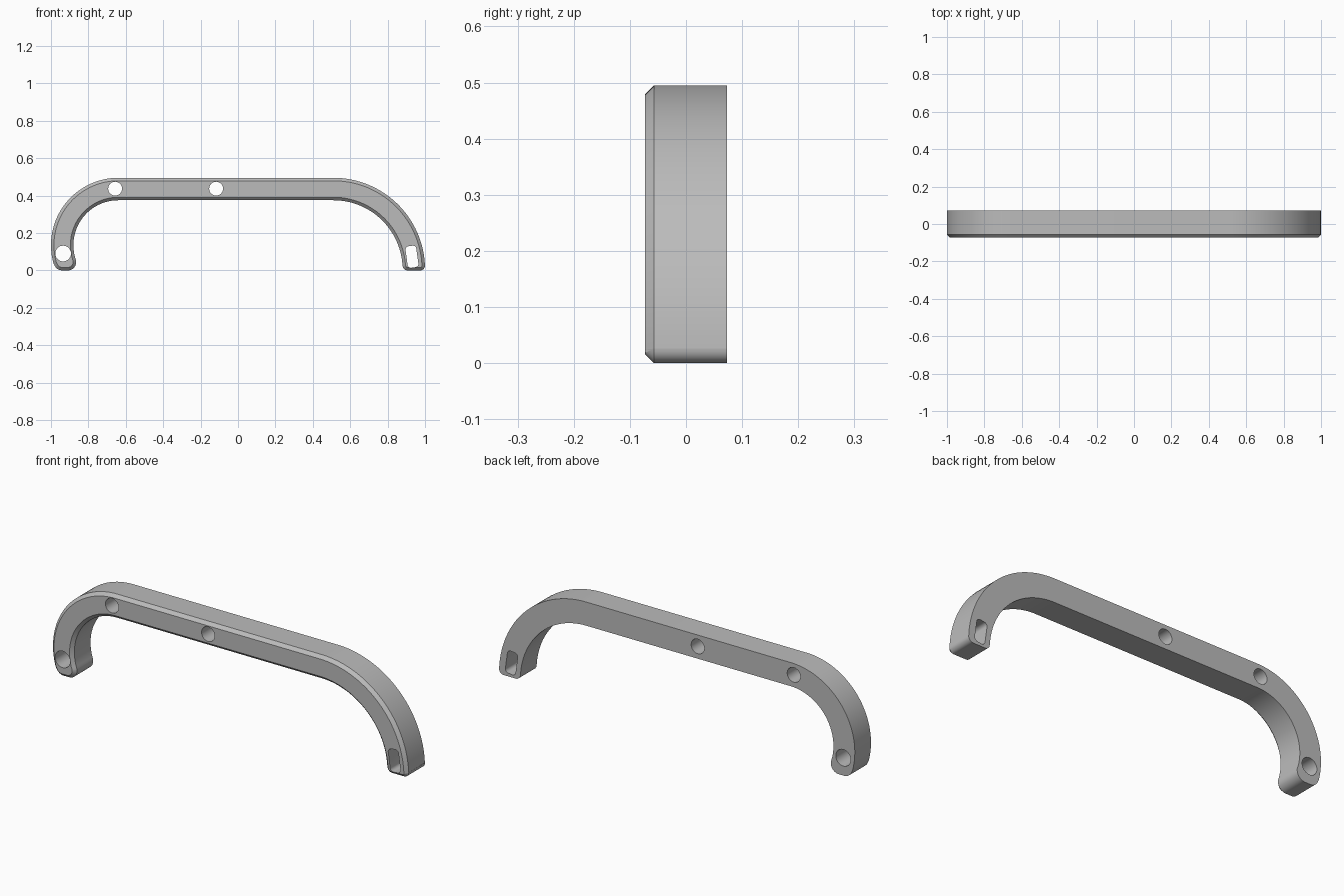
import bpy
import bmesh
from math import sin, cos, radians

cube = bpy.data.objects.get("Cube")
if cube:
    bpy.data.objects.remove(cube, do_unlink=True)

HALF_DEPTH = 0.073
CHAMFER = 0.016

grey = bpy.data.materials.new("plain grey")
grey.use_nodes = True
colour = (0.5, 0.5, 0.5, 1)
grey.diffuse_color = colour
grey.node_tree.nodes["Principled BSDF"].inputs["Base Color"].default_value = colour


def arc(cx, cz, r, start, end, steps):
    """Points along an arc in the x-z plane, angles in degrees."""
    angles = [radians(start + (end - start) * i / steps) for i in range(steps + 1)]
    return [(cx + r * cos(a), cz + r * sin(a)) for a in angles]


def prism(name, outline, half_depth, chamfer=0):
    """Extrude an x-z outline along y, with an optional chamfer on the front rim."""
    bm = bmesh.new()
    front = bm.faces.new([bm.verts.new((x, -half_depth, z)) for x, z in outline])
    back = bmesh.ops.extrude_face_region(bm, geom=[front], use_keep_orig=True)
    for v in back["geom"]:
        if isinstance(v, bmesh.types.BMVert):
            v.co.y = half_depth
    bmesh.ops.recalc_face_normals(bm, faces=bm.faces)
    if chamfer:
        rim = [e for e in bm.edges if all(v.co.y < 0 for v in e.verts)]
        bmesh.ops.bevel(bm, geom=rim, offset=chamfer, segments=1,
                        affect='EDGES', clamp_overlap=False)
    mesh = bpy.data.meshes.new(name)
    bm.to_mesh(mesh)
    bm.free()
    mesh.materials.append(grey)
    obj = bpy.data.objects.new(name, mesh)
    bpy.context.collection.objects.link(obj)
    return obj


def rounded_slot(cx, cz, half_w, half_h, r, tilt):
    """Rounded rectangle turned by tilt degrees."""
    pts = []
    for i, (sx, sz) in enumerate([(1, 1), (-1, 1), (-1, -1), (1, -1)]):
        pts += arc(sx * (half_w - r), sz * (half_h - r), r, i * 90, i * 90 + 90, 8)
    c, s = cos(radians(tilt)), sin(radians(tilt))
    return [(cx + x * c - z * s, cz + x * s + z * c) for x, z in pts]


# Handle outline: outer edge, right foot, inner edge, left foot
LEFT = (-0.64, 0.135)
RIGHT = (0.51, 0.005)
outline = (
    arc(*LEFT, 0.36, 196, 90, 36)
    + arc(*RIGHT, 0.49, 90, 2.5, 36)
    + arc(0.974, 0.026, 0.026, 0, -90, 8)
    + arc(0.906, 0.026, 0.026, -90, -180, 8)
    + arc(*RIGHT, 0.37, 4, 90, 36)
    + arc(*LEFT, 0.24, 90, 200, 36)
    + arc(-0.91, 0.045, 0.045, 5, -90, 10)
    + arc(-0.94, 0.045, 0.045, -90, -163, 10)
)
handle = prism("handle", outline, HALF_DEPTH, CHAMFER)

# Mounting holes and the slot, cut right through
openings = [
    arc(-0.657, 0.437, 0.037, 0, 352.5, 47),
    arc(-0.117, 0.437, 0.037, 0, 352.5, 47),
    arc(-0.935, 0.09, 0.042, 0, 352.5, 47),
    rounded_slot(0.93, 0.073, 0.029, 0.058, 0.018, 8),
]
bpy.context.view_layer.objects.active = handle
for points in openings:
    cutter = prism("hole_cutter", points, HALF_DEPTH * 2)
    cutter.hide_render = True
    mod = handle.modifiers.new("hole", 'BOOLEAN')
    mod.operation = 'DIFFERENCE'
    mod.solver = 'EXACT'
    mod.object = cutter
    bpy.ops.object.modifier_apply(modifier=mod.name)
    bpy.data.objects.remove(cutter, do_unlink=True)

# Smooth curves, crisp edges
bpy.ops.object.select_all(action='DESELECT')
handle.select_set(True)
bpy.ops.object.shade_smooth_by_angle(angle=radians(30))
